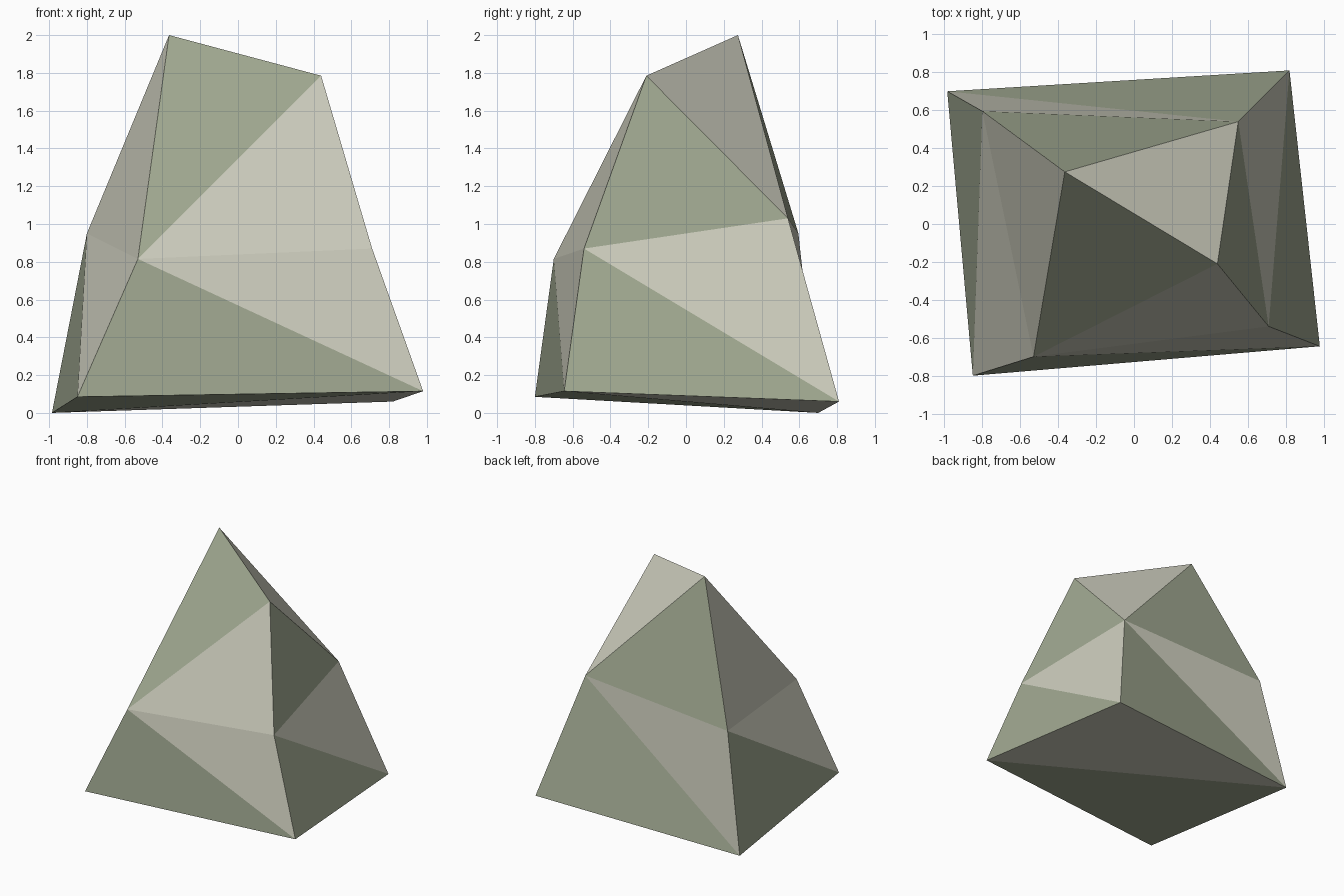
import bpy
import bmesh

if "Cube" in bpy.data.objects:
    bpy.data.objects.remove(bpy.data.objects["Cube"])


def make_material(name, colour):
    mat = bpy.data.materials.new(name)
    mat.diffuse_color = (*colour, 1.0)
    mat.use_nodes = True
    mat.node_tree.nodes["Principled BSDF"].inputs["Base Color"].default_value = mat.diffuse_color
    return mat


green = make_material("moss green", (0.35, 0.39, 0.28))
beige = make_material("pale stone", (0.61, 0.61, 0.51))
GREEN, BEIGE = 0, 1

# Corner rings, anticlockwise from front left, and the two ridge points
base_ring = [(-0.85, -0.80, 0.085), (0.98, -0.645, 0.115), (0.82, 0.81, 0.06), (-0.985, 0.70, 0.0)]
waist_ring = [(-0.53, -0.70, 0.815), (0.71, -0.54, 0.87), (0.55, 0.54, 1.03), (-0.80, 0.595, 0.95)]
ridge = [(-0.365, 0.275, 2.0), (0.44, -0.21, 1.785)]

bm = bmesh.new()
base = [bm.verts.new(p) for p in base_ring]
waist = [bm.verts.new(p) for p in waist_ring]
peak, shoulder = [bm.verts.new(p) for p in ridge]


def facet(a, b, c, colour):
    face = bm.faces.new((a, b, c))
    face.material_index = colour
    face.smooth = False


# Lower band: one green and one pale facet on each side
for i in range(4):
    j = (i + 1) % 4
    facet(base[i], base[j], waist[i], GREEN)
    facet(base[j], waist[j], waist[i], BEIGE)

# Upper band, closing on the ridge
facet(waist[0], waist[1], shoulder, BEIGE)
facet(waist[0], shoulder, peak, GREEN)
facet(waist[1], waist[2], shoulder, GREEN)
facet(shoulder, waist[2], peak, BEIGE)
facet(waist[2], waist[3], peak, GREEN)
facet(waist[3], waist[0], peak, BEIGE)

# Underside
facet(base[3], base[2], base[1], BEIGE)
facet(base[3], base[1], base[0], GREEN)

bmesh.ops.recalc_face_normals(bm, faces=bm.faces[:])
mesh = bpy.data.meshes.new("rock")
bm.to_mesh(mesh)
bm.free()
mesh.materials.append(green)
mesh.materials.append(beige)
rock = bpy.data.objects.new("rock", mesh)
bpy.context.collection.objects.link(rock)
